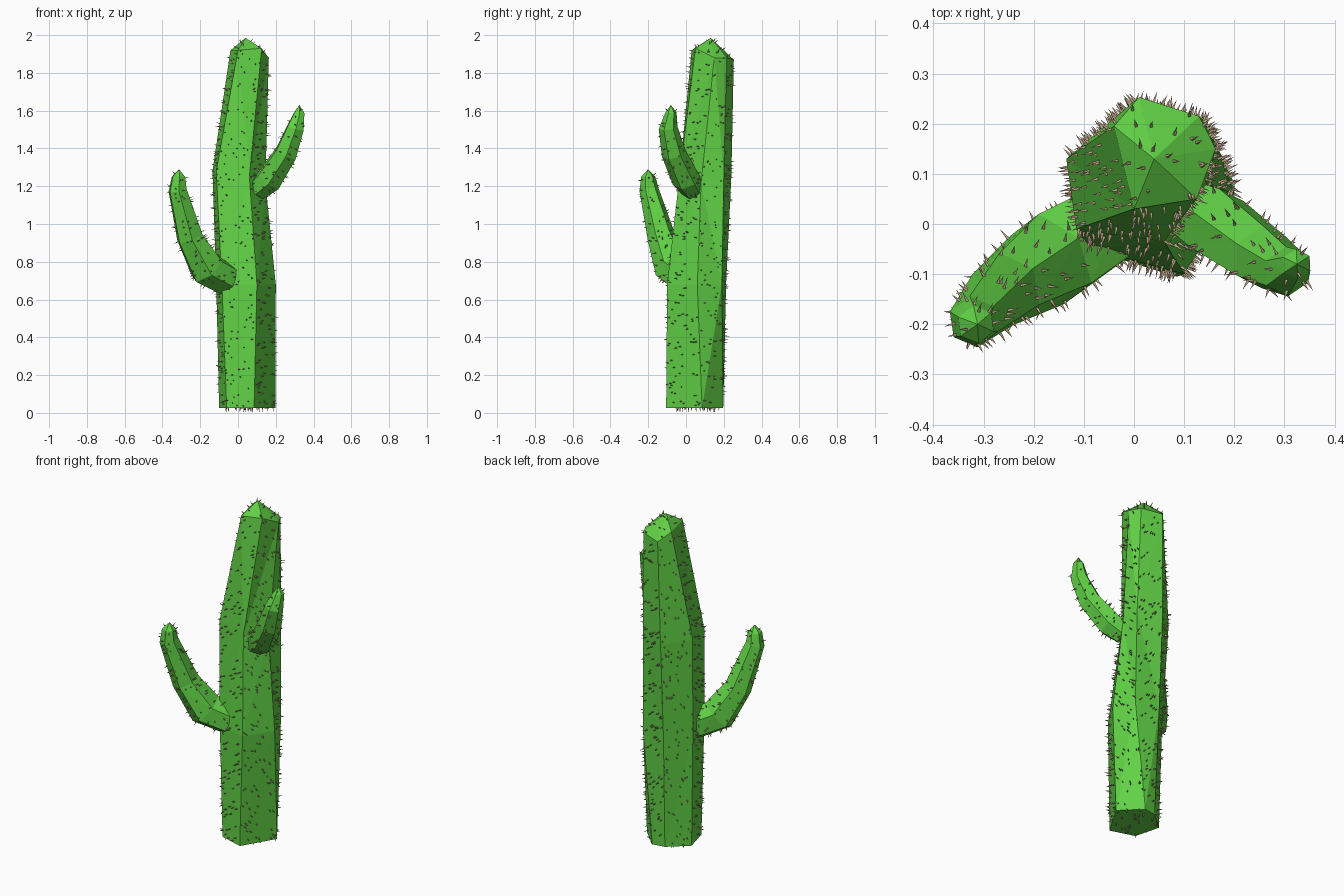
import bpy, bmesh, math, random
from mathutils import Vector

if "Cube" in bpy.data.objects:
    bpy.data.objects.remove(bpy.data.objects["Cube"])

random.seed(4)


def material(name, rgb):
    m = bpy.data.materials.new(name)
    m.diffuse_color = (*rgb, 1)
    m.use_nodes = True
    m.node_tree.nodes["Principled BSDF"].inputs["Base Color"].default_value = m.diffuse_color
    return m


GREEN = material("cactus_green", (0.12, 0.64, 0.06))
TAN = material("spine_tan", (0.50, 0.36, 0.24))


def to_object(name, bm, mat):
    mesh = bpy.data.meshes.new(name)
    bm.to_mesh(mesh)
    bm.free()
    mesh.materials.append(mat)
    ob = bpy.data.objects.new(name, mesh)
    bpy.context.collection.objects.link(ob)
    return ob


def loft(name, rings, tip):
    """Skin a stack of equal-sized rings, cap the start, close to a point."""
    bm = bmesh.new()
    loops = [[bm.verts.new(p) for p in r] for r in rings]
    n = len(loops[0])
    apex = bm.verts.new(tip)
    bm.faces.new(loops[0][::-1])
    for i in range(n):
        j = (i + 1) % n
        for a, b in zip(loops, loops[1:]):
            bm.faces.new((a[i], a[j], b[j], b[i]))
        bm.faces.new((loops[-1][i], loops[-1][j], apex))
    bmesh.ops.triangulate(bm, faces=bm.faces[:])
    bmesh.ops.recalc_face_normals(bm, faces=bm.faces[:])
    return to_object(name, bm, GREEN)


def arm(name, sections, tip, sides=6):
    """Bent tapering tube through (centre, radius) sections."""
    pts = [Vector(c) for c, r in sections] + [Vector(tip)]
    run = pts[-1] - pts[0]
    side = Vector((-run.y, run.x, 0)).normalized()
    rings = []
    for k, (c, r) in enumerate(sections):
        t = (pts[k + 1] - pts[max(k - 1, 0)]).normalized()
        up = t.cross(side).normalized()
        rings.append([pts[k] + r * (math.cos(a) * side + math.sin(a) * up)
                      for a in (2 * math.pi * (i + 0.5) / sides for i in range(sides))])
    return loft(name, rings, tip)


def spines(name, ob, density=430):
    """Scatter small four-sided cones evenly over an object's faces."""
    bm = bmesh.new()
    ob.data.calc_loop_triangles()
    for tri in ob.data.loop_triangles:
        a, b, c = (ob.data.vertices[i].co for i in tri.vertices)
        count = int(tri.area * density + random.random())
        for _ in range(count):
            u, v = random.random(), random.random()
            if u + v > 1:
                u, v = 1 - u, 1 - v
            p = a + u * (b - a) + v * (c - a)
            d = tri.normal.normalized()
            s = d.orthogonal().normalized()
            w = d.cross(s)
            base = [bm.verts.new(p - d * 0.003 + 0.0045 * (math.cos(q) * s + math.sin(q) * w))
                    for q in (k * math.pi / 2 for k in range(4))]
            lean = Vector([random.uniform(-0.004, 0.004) for _ in range(3)])
            point = bm.verts.new(p + d * random.uniform(0.017, 0.024) + lean)
            for k in range(4):
                bm.faces.new((base[k], base[(k + 1) % 4], point))
    return to_object(name, bm, TAN)


# Trunk: irregular six-sided rings leaning towards the back, with a faceted crown
trunk_rings = [
    [(-.06, -.06, .025), (.085, -.105, .025), (.198, .085, .025),
     (.085, .197, .025), (.01, .185, .025), (-.10, .09, .025)],
    [(-.085, -.05, .68), (.10, -.10, .68), (.20, .06, .68),
     (.15, .19, .68), (.0, .212, .68), (-.115, .10, .68)],
    [(-.115, -.01, 1.28), (.06, -.035, 1.25), (.145, .08, 1.22),
     (.145, .20, 1.25), (.0, .24, 1.25), (-.135, .13, 1.28)],
    [(.0, .03, 1.92), (.125, .05, 1.93), (.163, .15, 1.88),
     (.13, .215, 1.88), (.01, .253, 1.87), (-.04, .195, 1.92)],
]
trunk = loft("trunk", trunk_rings, (.04, .13, 1.985))

# Left arm: lower, thicker, curving upward
left_arm = arm("left_arm", [
    ((-.06, -.005, .71), .09), ((-.165, -.07, .765), .10),
    ((-.255, -.13, .93), .075), ((-.32, -.195, 1.18), .052),
    ((-.315, -.20, 1.25), .038)], (-.312, -.20, 1.29))

# Right arm: higher and thinner
right_arm = arm("right_arm", [
    ((.10, .035, 1.18), .06), ((.165, .0, 1.235), .075),
    ((.255, -.065, 1.375), .065), ((.305, -.095, 1.51), .05),
    ((.325, -.08, 1.59), .03)], (.325, -.08, 1.63))

# Spines on every part
for part in (trunk, left_arm, right_arm):
    spines(part.name + "_spines", part)
